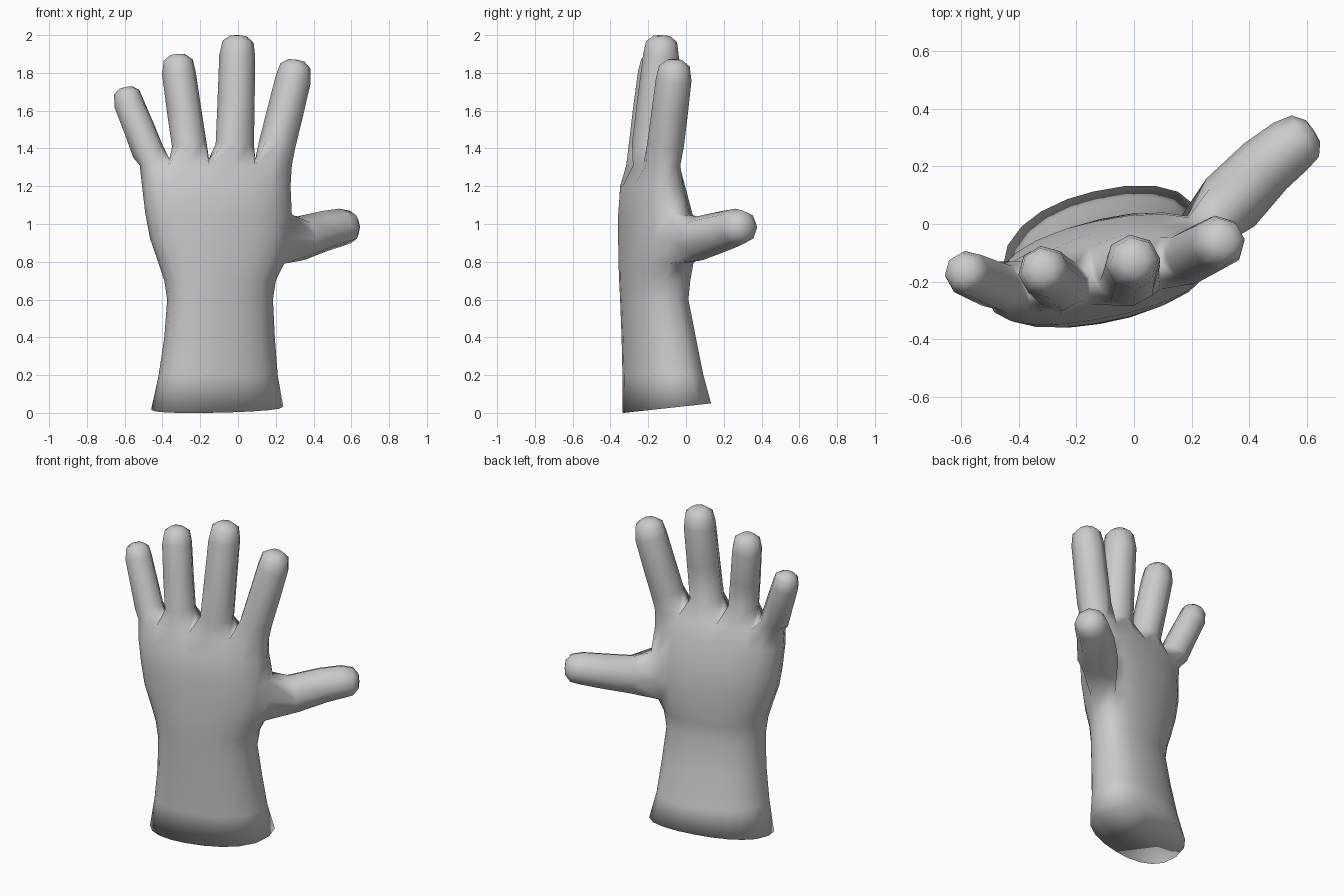
import bpy, bmesh
from math import cos, sin, radians
from mathutils import Vector

if "Cube" in bpy.data.objects:
    bpy.data.objects.remove(bpy.data.objects["Cube"])

bm = bmesh.new()

# Column positions across the palm: finger gaps fall on columns 2, 4 and 6
COLS = [-.94, -.80, -.61, -.35, -.09, .22, .52, .75, .93]


def palm_ring(z, x0, x1, y0, y1, tilt, power=2.3):
    """Tilted oval of 20 points: 0-8 back of hand, 9 right, 10-18 palm, 19 left."""
    cx, cy, rx = (x0 + x1) / 2, (y0 + y1) / 2, (x1 - x0) / 2
    ry = (((y1 - y0) / 2) ** 2 - (rx * sin(tilt)) ** 2) ** .5
    depth = [(1 - abs(u) ** power) ** (1 / power) for u in COLS]
    pts = [(u, -d) for u, d in zip(COLS, depth)] + [(1, 0)]
    pts += [(u, d) for u, d in zip(COLS[::-1], depth[::-1])] + [(-1, 0)]
    return [bm.verts.new((cx + u * rx, cy + v * ry + u * rx * sin(tilt), z))
            for u, v in pts]


def bridge(a, b):
    n = len(a)
    for i in range(n):
        bm.faces.new((a[i], a[(i + 1) % n], b[(i + 1) % n], b[i]))


def digit(base, path, tip, side):
    """Grow an eight-sided finger from a loop of the palm to a blunt tip."""
    stations = [(Vector(p[:3]), p[3]) for p in path]
    tip, (last, r) = Vector(tip), stations[-1]
    length = (tip - last).length
    axis = (tip - last).normalized()
    for back, scale in ((.36, .86), (.04, .45)):
        stations.append((tip - axis * min(back * r, length * .6), r * scale))
    loop = base
    for i, (c, r) in enumerate(stations):
        ahead = stations[min(i + 1, len(stations) - 1)][0]
        t = (ahead - stations[max(i - 1, 0)][0]).normalized()
        u = Vector(side)
        u = (u - t * u.dot(t)).normalized()
        v = t.cross(u)
        ring = [bm.verts.new(c + (u * cos(a) + v * sin(a)) * r)
                for a in (radians(225 + 45 * k) for k in range(8))]
        bridge(loop, ring)
        loop = ring
    top = bm.verts.new(tip)
    for i in range(8):
        bm.faces.new((loop[i], loop[(i + 1) % 8], top))


# Wrist and palm: z, x range, y range, tilt
sections = [
    (.00, -.46, .24, -.33, .13, .20),
    (.20, -.42, .21, -.332, .09, .20),
    (.40, -.39, .195, -.337, .05, .20),
    (.60, -.375, .185, -.345, .01, .20),
    (.70, -.39, .20, -.35, .02, .20),
    (.79, -.42, .245, -.353, .035, .20),
    (.92, -.465, .28, -.355, .035, .20),
    (1.05, -.49, .285, -.355, .03, .19),
    (1.20, -.508, .278, -.345, -.01, .18),
    (1.31, -.52, .285, -.315, -.03, .17),
]
rings = [palm_ring(*s) for s in sections]
for v in rings[0]:                      # slanted wrist cut
    v.co.z = .05 * (v.co.y + .33) / .46
bm.faces.new(rings[0][::-1])

THUMB_ROWS, THUMB_COLS = (5, 6), (9, 10)
for j in range(len(rings) - 1):
    for i in range(20):
        if j in THUMB_ROWS and i in THUMB_COLS:
            continue
        k = (i + 1) % 20
        bm.faces.new((rings[j][i], rings[j][k], rings[j + 1][k], rings[j + 1][i]))

# Webs between the fingers
top = rings[-1]
back, palm = top[:9], top[10:19][::-1]
mid = {0: top[19], 8: top[9]}
for i in (2, 4, 6):
    m = (back[i].co + palm[i].co) / 2
    for v in (back[i], palm[i]):
        v.co = m + (v.co - m) * .8
    mid[i] = bm.verts.new(m + Vector((0, 0, .035)))

# Four fingers: path of (x, y, z, radius), then the tip
fingers = [
    ([(-.475, -.215, 1.38, .086), (-.525, -.195, 1.51, .083), (-.578, -.172, 1.64, .080)],
     (-.595, -.165, 1.725)),
    ([(-.258, -.21, 1.42, .093), (-.285, -.19, 1.60, .092), (-.313, -.165, 1.80, .090)],
     (-.318, -.158, 1.90)),
    ([(-.017, -.185, 1.42, .102), (-.010, -.16, 1.65, .099), (-.004, -.132, 1.89, .096)],
     (.002, -.128, 2.00)),
    ([(.207, -.108, 1.42, .098), (.252, -.085, 1.60, .097), (.292, -.065, 1.765, .095)],
     (.31, -.06, 1.87)),
]
for k, (path, tip) in enumerate(fingers):
    a, b, c = 2 * k, 2 * k + 1, 2 * k + 2
    base = [back[a], back[b], back[c], mid[c], palm[c], palm[b], palm[a], mid[a]]
    digit(base, path, tip, (1, .12, 0))

# Thumb, grown from the open patch at the side of the palm
lo, ce, hi = rings[5], rings[6], rings[7]
digit([lo[9], lo[10], lo[11], ce[11], hi[11], hi[10], hi[9], ce[9]],
      [(.335, .075, .925, .118), (.455, .2, .962, .108), (.545, .272, .982, .1)],
      (.625, .325, .985), (-.65, .76, 0))

bmesh.ops.delete(bm, geom=[v for v in bm.verts if not v.link_faces], context='VERTS')
bmesh.ops.recalc_face_normals(bm, faces=bm.faces)
for f in bm.faces:
    f.smooth = True
mesh = bpy.data.meshes.new("hand")
bm.to_mesh(mesh)
bm.free()
bpy.context.collection.objects.link(bpy.data.objects.new("hand", mesh))
